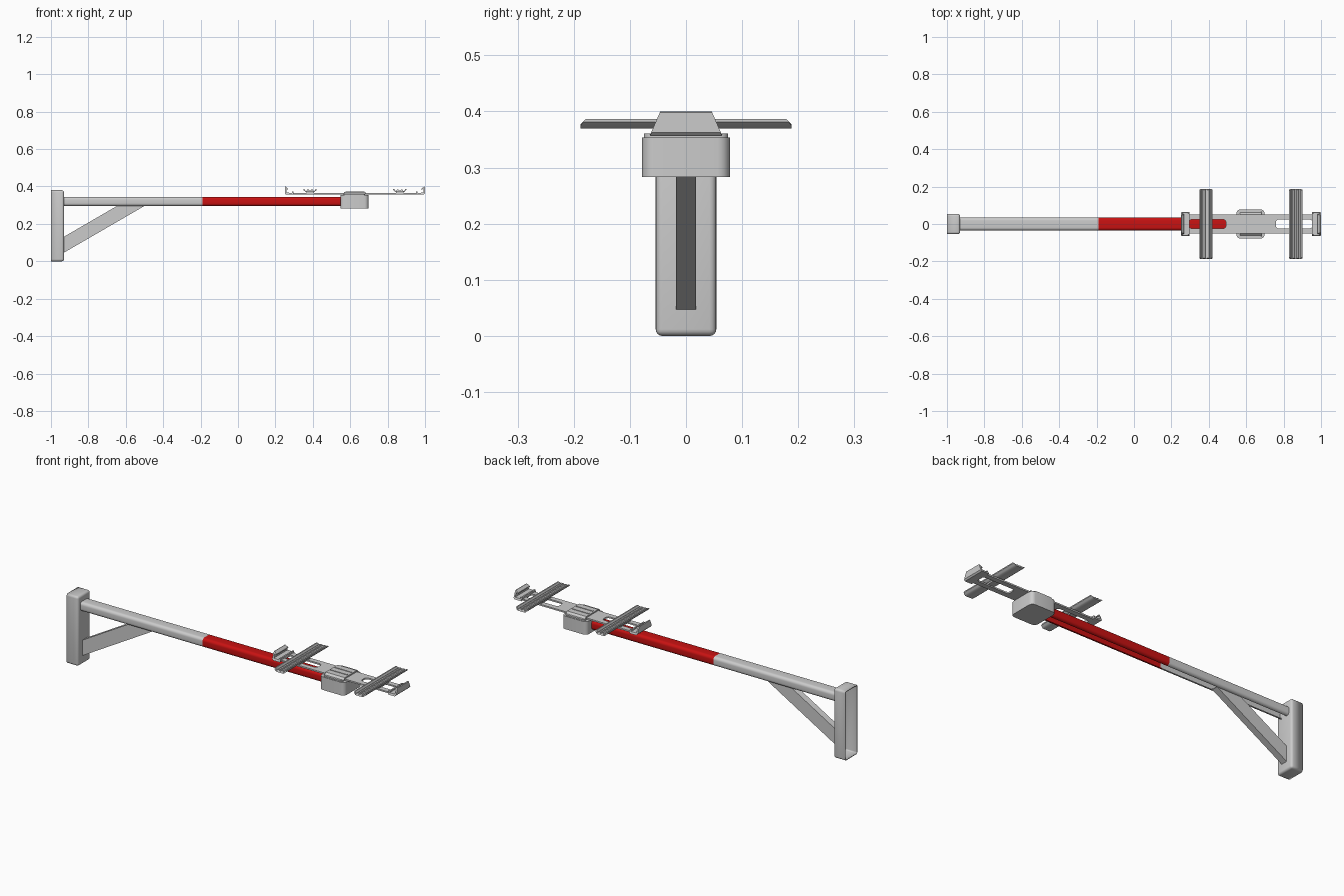
import bpy, bmesh, math

if "Cube" in bpy.data.objects:
    bpy.data.objects.remove(bpy.data.objects["Cube"])

red = bpy.data.materials.new("red_paint")
red.diffuse_color = (0.58, 0.006, 0.006, 1)
red.use_nodes = True
red.node_tree.nodes["Principled BSDF"].inputs["Base Color"].default_value = red.diffuse_color


def finish(name, bm, mat=None):
    bmesh.ops.recalc_face_normals(bm, faces=bm.faces)
    me = bpy.data.meshes.new(name)
    bm.to_mesh(me)
    bm.free()
    ob = bpy.data.objects.new(name, me)
    bpy.context.collection.objects.link(ob)
    if mat:
        me.materials.append(mat)
    bpy.ops.object.select_all(action='DESELECT')
    ob.select_set(True)
    bpy.context.view_layer.objects.active = ob
    bpy.ops.object.shade_smooth_by_angle(angle=math.radians(35))
    return ob


def prism(name, ends, mat=None, bevel=0):
    """Solid between two matching outlines of 3D points."""
    bm = bmesh.new()
    a, b = [[bm.verts.new(p) for p in e] for e in ends]
    n = len(a)
    bm.faces.new(a)
    bm.faces.new(b[::-1])
    for i in range(n):
        bm.faces.new((a[i], b[i], b[(i + 1) % n], a[(i + 1) % n]))
    if bevel:
        bmesh.ops.bevel(bm, geom=bm.edges[:], offset=bevel, segments=2,
                        affect='EDGES', profile=0.5)
    return finish(name, bm, mat)


def round_rect(x0, x1, y0, y1, r, seg=5):
    pts = []
    corners = ((x1 - r, y1 - r), (x0 + r, y1 - r), (x0 + r, y0 + r), (x1 - r, y0 + r))
    for k, (cx, cy) in enumerate(corners):
        for i in range(seg + 1):
            t = math.pi / 2 * (k + i / seg)
            pts.append((cx + r * math.cos(t), cy + r * math.sin(t)))
    return pts


def box(name, x0, x1, y0, y1, z0, z1, bevel=0):
    o = ((y0, z0), (y1, z0), (y1, z1), (y0, z1))
    return prism(name, [[(x, y, z) for y, z in o] for x in (x0, x1)], bevel=bevel)


# Wall post: rounded shell, open at the back
bm = bmesh.new()
bmesh.ops.create_cube(bm, size=1)
for v in bm.verts:
    v.co = (-0.965 + v.co.x * 0.07, v.co.y * 0.108, 0.19 + v.co.z * 0.38)
bmesh.ops.delete(bm, geom=[f for f in bm.faces if f.normal.x < -0.9], context='FACES')
bmesh.ops.bevel(bm, geom=[e for e in bm.edges if len(e.link_faces) == 2],
                offset=0.012, segments=4, affect='EDGES', profile=0.5)
post = finish("wall_post", bm)
sol = post.modifiers.new("wall", 'SOLIDIFY')
sol.thickness = 0.006
sol.offset = -1


# Arm: rounded C channel with a slot along the underside
def channel(hw, z0, z1, r, gap, seg=6):
    pts = [(gap, z0)]
    for cy, cz, start in ((hw - r, z0 + r, -90), (hw - r, z1 - r, 0),
                          (-hw + r, z1 - r, 90), (-hw + r, z0 + r, 180)):
        for i in range(seg + 1):
            t = math.radians(start + 90 * i / seg)
            pts.append((cy + r * math.cos(t), cz + r * math.sin(t)))
    return pts + [(-gap, z0)]


section = (channel(0.035, 0.295, 0.345, 0.016, 0.018)
           + channel(0.031, 0.299, 0.341, 0.012, 0.018)[::-1])
for name, x0, x1, mat in (("arm_rear", -0.934, -0.19, None), ("arm_front", -0.19, 0.56, red)):
    prism(name, [[(x, y, z) for y, z in section] for x in (x0, x1)], mat)

# Diagonal brace
side = ((-0.933, 0.045), (-0.50, 0.296), (-0.50, 0.30), (-0.64, 0.30), (-0.933, 0.13))
prism("diagonal_brace", [[(x, y, z) for x, z in side] for y in (-0.018, 0.018)])

# Head block at the end of the arm
outline = round_rect(0.547, 0.698, -0.078, 0.078, 0.022)
prism("head_block", [[(x, y, z) for x, y in outline] for z in (0.283, 0.354)])
rim = round_rect(0.565, 0.68, -0.075, 0.075, 0.015)
prism("head_rim", [[(x, y, z) for x, y in rim] for z in (0.352, 0.361)])

# Saddle strap that holds the rail
strap = ((-0.066, 0.358), (-0.052, 0.371), (0.052, 0.371), (0.066, 0.358))
prism("saddle_strap", [[(x, y, z) for y, z in strap] for x in (0.567, 0.683)])
for s in (-1, 1):
    box("strap_rib", 0.575, 0.675, s * 0.018 - 0.003, s * 0.018 + 0.003, 0.369, 0.374)

# Sliding rail with two rounded slots
cu = bpy.data.curves.new("slotted_rail", 'CURVE')
cu.dimensions = '2D'
cu.fill_mode = 'BOTH'
cu.extrude = 0.004
for loop in (round_rect(0.262, 0.988, -0.052, 0.052, 0.006),
             round_rect(0.295, 0.492, -0.024, 0.024, 0.016),
             round_rect(0.758, 0.955, -0.024, 0.024, 0.016)):
    sp = cu.splines.new('POLY')
    sp.points.add(len(loop) - 1)
    for p, (x, y) in zip(sp.points, loop):
        p.co = (x, y, 0, 1)
    sp.use_cyclic_u = True
rail = bpy.data.objects.new("slotted_rail", cu)
rail.location.z = 0.36
bpy.context.collection.objects.link(rail)
bpy.ops.object.select_all(action='DESELECT')
rail.select_set(True)
bpy.context.view_layer.objects.active = rail
bpy.ops.object.convert(target='MESH')

# Parts mirrored about the rail centre
MID = 0.625
for s, label in ((-1, "inner"), (1, "outer")):
    # End clip: upright hooked jaw, narrower at the top
    jaw = ((0.327, 0.356), (0.368, 0.356), (0.375, 0.363), (0.375, 0.398),
           (0.370, 0.400), (0.357, 0.388), (0.357, 0.382), (0.367, 0.388),
           (0.367, 0.367), (0.335, 0.366), (0.335, 0.374), (0.327, 0.374))

    def jaw_w(z):
        return 0.064 - max(0, z - 0.358) * 0.43
    prism(label + "_end_clip",
          [[(MID + s * x, d * jaw_w(z), z) for x, z in jaw] for d in (-1, 1)])

    # Cross bar: grooved channel with upturned lips and sloped ends
    half = ((0.035, 0.381), (0.035, 0.387), (0.029, 0.387), (0.024, 0.377),
            (0.018, 0.377), (0.015, 0.383), (0.006, 0.383), (0.004, 0.378))
    under = ((-0.021, 0.370), (0.021, 0.370))
    bar = [(-x, z) for x, z in half] + list(half[::-1])
    bar += [(0.027, 0.374), under[1], under[0], (-0.027, 0.374)]

    def bar_len(z):
        return 0.188 - max(0, z - 0.377) * 1.0
    cx = MID + s * 0.24
    prism(label + "_cross_bar",
          [[(cx + x, d * bar_len(z), z) for x, z in bar] for d in (-1, 1)])
    # Bracket joining bar and rail
    box(label + "_bar_mount", cx - 0.02, cx + 0.02, -0.045, 0.045, 0.362, 0.373)
